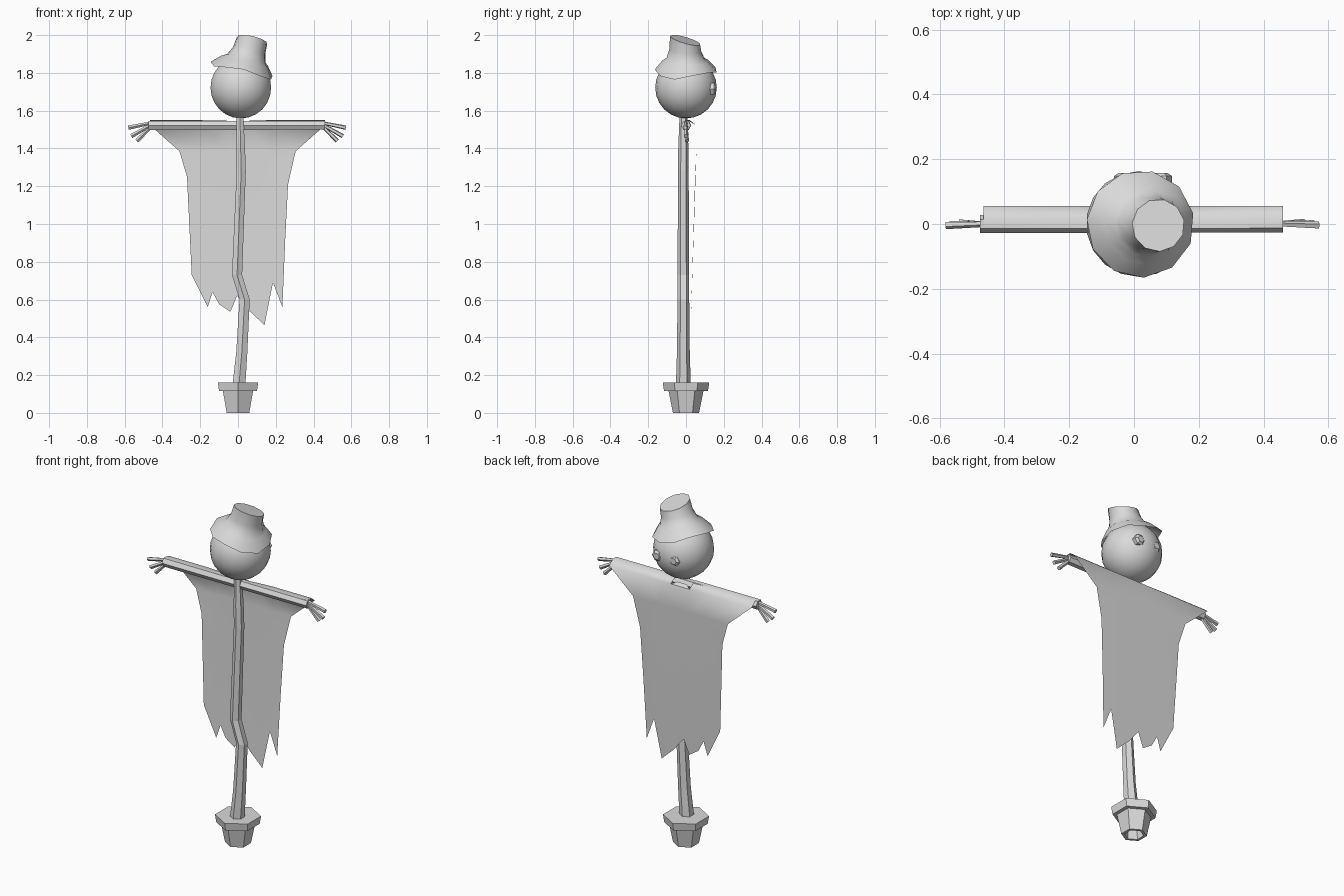
import bpy
import bmesh
from math import sin, cos, pi, radians
from mathutils import Vector

cube = bpy.data.objects.get("Cube")
if cube:
    bpy.data.objects.remove(cube, do_unlink=True)

grey = bpy.data.materials.new("plain_grey")
grey.use_nodes = True
grey.diffuse_color = (0.7, 0.7, 0.7, 1)
grey.node_tree.nodes["Principled BSDF"].inputs["Base Color"].default_value = (0.7, 0.7, 0.7, 1)


def finish(name, bm, smooth=None, closed=True):
    """Turn a bmesh into a named object, optionally smooth below an angle."""
    if closed:
        bmesh.ops.recalc_face_normals(bm, faces=bm.faces)
    mesh = bpy.data.meshes.new(name)
    bm.to_mesh(mesh)
    bm.free()
    mesh.materials.append(grey)
    ob = bpy.data.objects.new(name, mesh)
    bpy.context.collection.objects.link(ob)
    if smooth:
        bpy.ops.object.select_all(action='DESELECT')
        ob.select_set(True)
        bpy.context.view_layer.objects.active = ob
        bpy.ops.object.shade_smooth_by_angle(angle=radians(smooth))
    return ob


def loft(name, rings, smooth=None, caps=(True, True)):
    """Skin a stack of vertex rings."""
    bm = bmesh.new()
    loops = [[bm.verts.new(p) for p in ring] for ring in rings]
    n = len(loops[0])
    for a, b in zip(loops, loops[1:]):
        for i in range(n):
            j = (i + 1) % n
            bm.faces.new((a[i], a[j], b[j], b[i]))
    if caps[0]:
        bm.faces.new(loops[0][::-1])
    if caps[1]:
        bm.faces.new(loops[-1])
    return finish(name, bm, smooth)


def ring(x, y, z, r, n, start=0.0, tilt=(0, 0), wave=0.0):
    """Horizontal ring, tilted by a slope in x and y, with an optional wave."""
    pts = []
    for i in range(n):
        a = start + 2 * pi * i / n
        dx, dy = r * cos(a), r * sin(a)
        pts.append((x + dx, y + dy, z + tilt[0] * dx + tilt[1] * dy + wave * sin(3 * a)))
    return pts


def stick(name, p0, p1, r0, r1, n=6):
    """Tapered straight rod between two points."""
    p0, p1 = Vector(p0), Vector(p1)
    turn = (p1 - p0).to_track_quat('Z', 'Y')
    rings = [[p + turn @ Vector(q) for q in ring(0, 0, 0, r, n)]
             for p, r in ((p0, r0), (p1, r1))]
    return loft(name, rings)


# Flower pot with a filled rim and a hollow underside
pot = [(0.045, 0.10), (0.052, 0.0), (0.069, 0.0), (0.092, 0.115),
       (0.116, 0.115), (0.123, 0.16)]
loft("pot", [ring(0, 0, z, r, 6, pi / 2) for r, z in pot], 50)

# Crooked pole
path = [(0.003, 0.10, 0.042), (0.006, 0.16, 0.039), (0.02, 0.32, 0.034),
        (0.035, 0.60, 0.031), (-0.005, 0.73, 0.031), (0.017, 1.28, 0.028),
        (0.014, 1.40, 0.027), (0.01, 1.58, 0.02)]
loft("pole", [ring(x, -0.014, z, r, 6, pi / 2) for x, z, r in path])

# Cross bar for the arms
stick("arm_bar", (-0.475, 0, 1.522), (0.46, 0, 1.522), 0.028, 0.026)

# Twig fingers on both ends
for side, base, shift in (("left", 0.45, 0), ("right", -0.46, -0.01)):
    s = 1 if base > 0 else -1
    for k, (x, z) in enumerate([(0.57, 1.51), (0.555, 1.465), (0.525, 1.44)]):
        stick(f"{side}_finger_{k + 1}", (base, 0, 1.535 - 0.01 * k),
              (s * x + shift, 0.004 * (k - 1), z), 0.009, 0.012, 5)


# Ragged sheet draped over the bar and hanging behind it
def drape(z):
    return 0.055 if z > 1.3 else 0.05 - 0.03 * (1.3 - z)


bm = bmesh.new()
columns = [-0.465, -0.2, -0.06, 0.06, 0.2, 0.46]
top = [bm.verts.new((x, -0.012, 1.548)) for x in columns]
ridge = [bm.verts.new((x, 0.02, 1.55 if abs(x) > 0.1 else 1.542)) for x in columns]
edge = [bm.verts.new((x, 0.055, 1.522)) for x in columns]
for upper, lower in ((top, ridge), (ridge, edge)):
    for i in range(5):
        if i != 2:
            bm.faces.new((upper[i], upper[i + 1], lower[i + 1], lower[i]))
chest_x = [-0.31, -0.16, -0.05, 0.05, 0.16, 0.305]
chest = [bm.verts.new((x, drape(1.385), 1.385)) for x in chest_x]
for i in range(5):
    bm.faces.new((edge[i], edge[i + 1], chest[i + 1], chest[i]))
hem = [(-0.27, 1.25), (-0.258, 1.0), (-0.245, 0.73), (-0.16, 0.56), (-0.135, 0.64),
       (-0.10, 0.575), (-0.04, 0.535), (-0.005, 0.62), (0.06, 0.54), (0.14, 0.465),
       (0.185, 0.69), (0.235, 0.56), (0.25, 0.92), (0.265, 1.21)]
skirt = bm.faces.new(chest[::-1] + [bm.verts.new((x, drape(z), z)) for x, z in hem])
bmesh.ops.triangulate(bm, faces=[skirt])
bmesh.ops.recalc_face_normals(bm, faces=bm.faces)
if sum((f.normal.y * f.calc_area() for f in bm.faces)) < 0:
    bmesh.ops.reverse_faces(bm, faces=bm.faces)
finish("ragged_sheet", bm, 80, closed=False)

# Small collar flap at the neck
bm = bmesh.new()
bm.faces.new([bm.verts.new(p) for p in ((0.06, 0.055, 1.522), (-0.06, 0.055, 1.522),
                                        (-0.03, 0.035, 1.535), (0.03, 0.035, 1.535))])
finish("collar", bm, closed=False)

# Round head
bm = bmesh.new()
bmesh.ops.create_uvsphere(bm, u_segments=18, v_segments=12, radius=0.163)
bmesh.ops.translate(bm, verts=bm.verts, vec=(0.015, 0, 1.722))
finish("head", bm, 60)

# Button eyes on the back-facing face
for name, x in (("left_eye", 0.083), ("right_eye", -0.027)):
    rings = [[(x + px, y, 1.716 + pz) for px, pz, _ in ring(0, 0, 0, r, 6)]
             for y, r in ((0.11, 0.034), (0.148, 0.034), (0.158, 0.02))]
    loft(name, rings)

# Slouching hat: drooping brim, flared crown, tilted top
hat = [ring(0.02, 0, 1.815, 0.166, 11, 0.2, (-0.24, 0.04), 0.012),
       ring(0.035, 0, 1.862, 0.125, 11, 0.2, (-0.22, 0), 0.006),
       ring(0.045, 0, 1.878, 0.102, 11, 0.2, (-0.22, -0.05)),
       ring(0.06, -0.002, 1.92, 0.086, 11, 0.2, (-0.22, -0.1)),
       ring(0.075, -0.004, 1.973, 0.081, 11, 0.2, (-0.22, -0.28))]
loft("hat", hat, 50, caps=(False, True))
